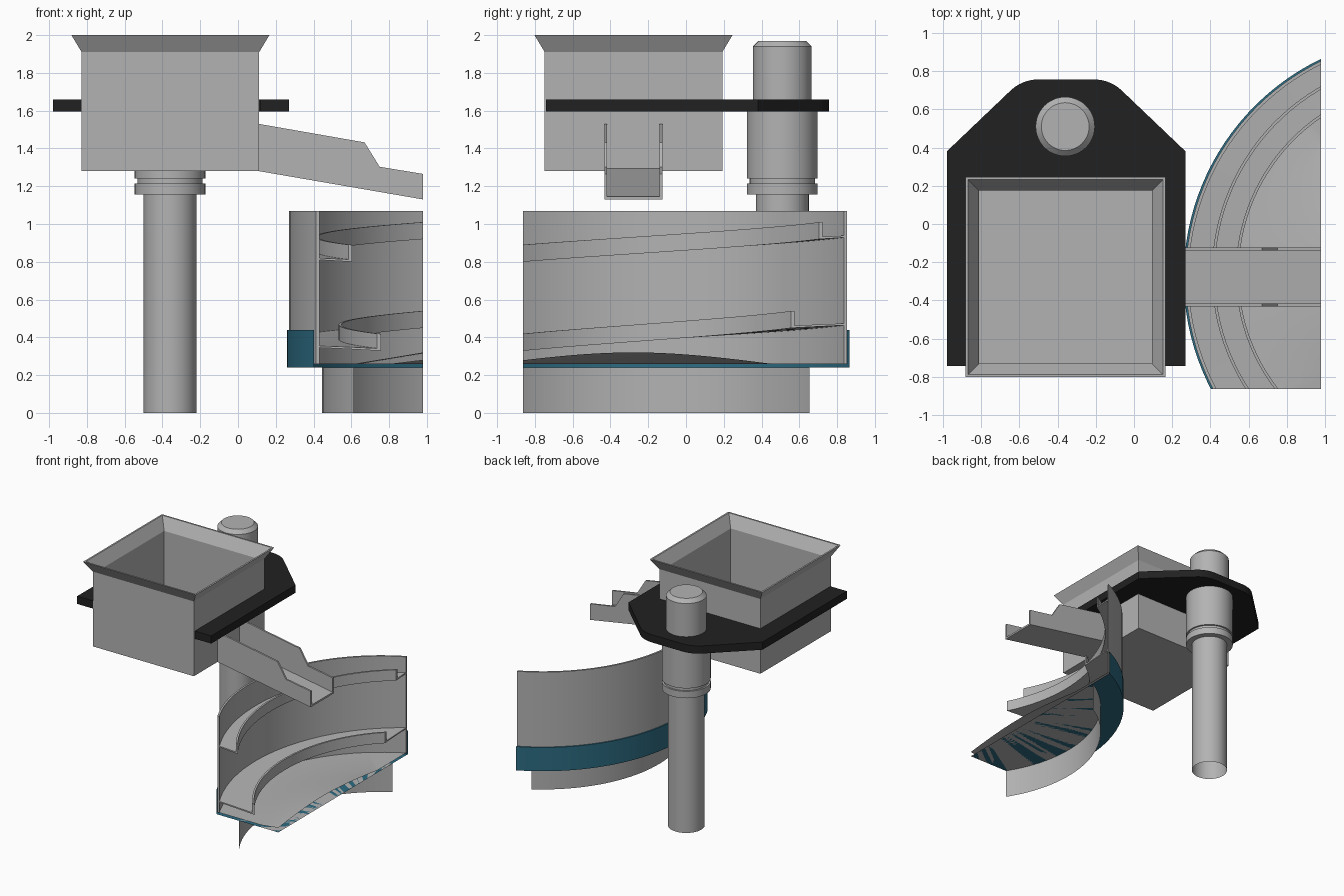
import bpy, bmesh, math
from mathutils import Vector

if "Cube" in bpy.data.objects:
    bpy.data.objects.remove(bpy.data.objects["Cube"])

def material(name, c):
    m = bpy.data.materials.new(name)
    m.diffuse_color = (*c, 1)
    m.use_nodes = True
    m.node_tree.nodes["Principled BSDF"].inputs["Base Color"].default_value = m.diffuse_color
    return m

GREY = material("steel grey", (0.45, 0.45, 0.45))
BLACK = material("black", (0.015, 0.015, 0.015))
TEAL = material("teal", (0.026, 0.15, 0.225))

BOWL = (1.53, -0.28)            # bowl axis, outside the cropped model
CUT_X, CUT_Y = 0.98, -0.863     # crop planes

def finish(name, bm, mat, crop=False, cap=False, smooth=True, recalc=True):
    if crop:
        for co, no in (((CUT_X, 0, 0), (1, 0, 0)), ((0, CUT_Y, 0), (0, -1, 0))):
            bmesh.ops.bisect_plane(bm, geom=bm.verts[:] + bm.edges[:] + bm.faces[:],
                                   plane_co=co, plane_no=no, clear_outer=True)
            if cap:
                bmesh.ops.holes_fill(bm, edges=[e for e in bm.edges if e.is_boundary], sides=0)
    if recalc:
        bmesh.ops.recalc_face_normals(bm, faces=bm.faces[:])
    me = bpy.data.meshes.new(name)
    bm.to_mesh(me)
    bm.free()
    me.materials.append(mat)
    ob = bpy.data.objects.new(name, me)
    bpy.context.collection.objects.link(ob)
    if smooth:
        bpy.ops.object.select_all(action='DESELECT')
        ob.select_set(True)
        bpy.context.view_layer.objects.active = ob
        bpy.ops.object.shade_smooth_by_angle(angle=math.radians(30))
    return ob

def loft(rings, closed_profile, closed_path):
    bm = bmesh.new()
    vs = [[bm.verts.new(p) for p in r] for r in rings]
    n, k = len(vs), len(vs[0])
    for i in range(n if closed_path else n - 1):
        a, b = vs[i], vs[(i + 1) % n]
        for j in range(k if closed_profile else k - 1):
            q = (j + 1) % k
            bm.faces.new((a[j], b[j], b[q], a[q]))
    return bm

def lathe(profile, centre, seg=128, closed=False):
    rings = []
    for i in range(seg):
        a = 2 * math.pi * i / seg
        rings.append([(centre[0] + r * math.cos(a), centre[1] + r * math.sin(a), z) for r, z in profile])
    return loft(rings, closed, True)

def prism(points, depth):
    """Extrude a planar polygon along a vector."""
    bm = bmesh.new()
    f = bm.faces.new([bm.verts.new(p) for p in points])
    r = bmesh.ops.extrude_face_region(bm, geom=[f])
    bmesh.ops.translate(bm, vec=Vector(depth), verts=[v for v in r["geom"] if isinstance(v, bmesh.types.BMVert)])
    return bm

# Bowl base: open skirt with a top plate
finish("bowl_base", lathe([(1.085, 0), (1.085, 0.24), (0.4, 0.24)], BOWL), GREY, crop=True)
# Teal bottom pan with raised band
finish("bowl_band", lathe([(0.4, 0.24), (1.27, 0.24), (1.27, 0.44), (1.258, 0.44)], BOWL), TEAL, crop=True)
# Bowl wall
finish("bowl_wall", lathe([(1.244, 0.26), (1.26, 0.26), (1.26, 1.07), (1.244, 1.07)], BOWL, closed=True),
       GREY, crop=True, cap=True)
# Bowl floor: flat rim and shallow cone
finish("bowl_floor", lathe([(1.25, 0.26), (0.914, 0.26), (0.4, 0.345)], BOWL), GREY, crop=True)

# Spiral track with lip, climbing and widening
rings = []
for deg in range(600, 80, -3):
    turn = (212 - deg) / 360
    r, z = 1.096 + 0.125 * turn, 0.80 + 0.465 * turn
    a = math.radians(deg)
    prof = [(r, z), (1.25, z + 0.005), (1.25, z + 0.015), (r + 0.015, z + 0.012), (r + 0.015, z + 0.09), (r, z + 0.09)]
    rings.append([(BOWL[0] + p * math.cos(a), BOWL[1] + p * math.sin(a), h) for p, h in prof])
finish("spiral_track", loft(rings, True, False), GREY, crop=True, cap=True)

# Post with collar, groove, sleeve and chamfered cap
bm = lathe([(0.14, 0), (0.14, 1.157), (0.187, 1.157), (0.187, 1.215), (0.173, 1.215), (0.173, 1.24),
            (0.187, 1.24), (0.187, 1.6), (0.155, 1.6), (0.155, 1.94), (0.125, 1.97)], (-0.36, 0.51), 48)
bm.faces.new([v for v in sorted((v for v in bm.verts if v.co.z > 1.96),
                                key=lambda v: math.atan2(v.co.y - 0.51, v.co.x + 0.36))])
finish("post", bm, GREY)

# Hopper: square rings from outer floor up over the flared rim and down inside
HX, HY = -0.358, -0.278
sections = [(0.47, 1.28), (0.47, 1.91), (0.524, 2.0), (0.51, 2.0), (0.453, 1.905), (0.453, 1.295)]
bm = loft([[(HX + sx * h, HY + sy * h, z) for sx, sy in ((-1, -1), (1, -1), (1, 1), (-1, 1))]
           for h, z in sections], True, False)
bmesh.ops.holes_fill(bm, edges=[e for e in bm.edges if e.is_boundary], sides=0)
finish("hopper", bm, GREY, smooth=False)

# Support plate: fork around the hopper with rounded rear corners
PX = -0.355
half = [(0.625, -0.742), (0.625, 0.38)]
for i in range(9):                      # rounded corner by quadratic curve
    t = i / 8
    p0, p1, p2 = (0.30, 0.69), (0.235, 0.757), (0.14, 0.757)
    half.append(tuple((1 - t) ** 2 * a + 2 * t * (1 - t) * b + t * t * c for a, b, c in zip(p0, p1, p2)))
outline = half + [(-x, y) for x, y in reversed(half)]
outline += [(-0.472, -0.742), (-0.472, 0.192), (0.472, 0.192), (0.472, -0.742)]
finish("support_plate", prism([(PX + x, y, 1.595) for x, y in outline], (0, 0, 0.065)), BLACK, smooth=False)

# Chute: sloped floor and two stepped side walls
side = [(0.11, 1.28), (0.98, 1.13), (0.98, 1.265), (0.75, 1.303), (0.67, 1.432), (0.11, 1.53)]
for name, y in (("chute_side_front", -0.432), ("chute_side_back", -0.139)):
    finish(name, prism([(x, y, z) for x, z in side], (0, 0.015, 0)), GREY, smooth=False)
floor = [(0.11, 1.28), (0.98, 1.13), (0.98, 1.145), (0.11, 1.295)]
finish("chute_floor", prism([(x, -0.417, z) for x, z in floor], (0, 0.278, 0)), GREY, smooth=False)
